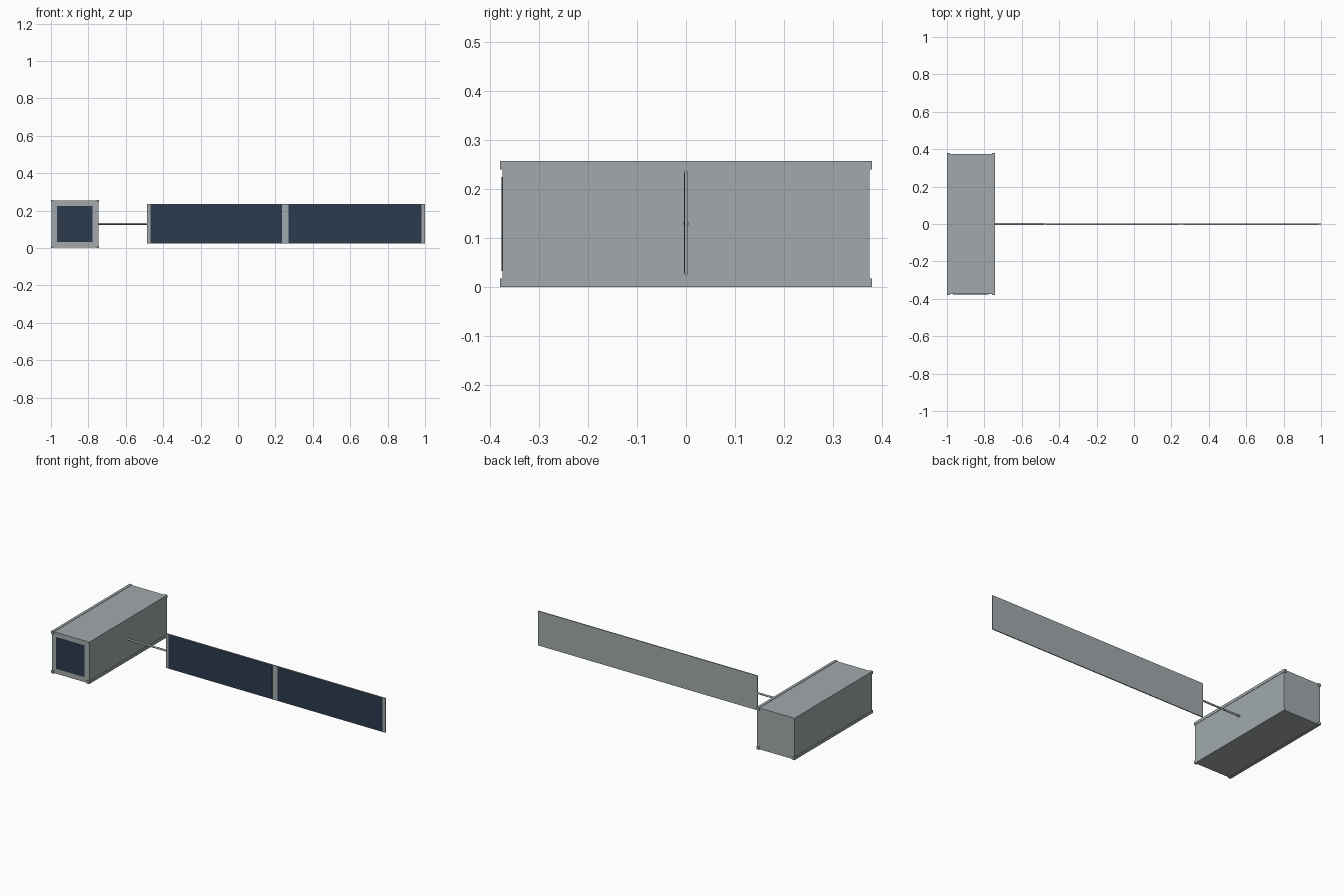
import bpy, math

cube = bpy.data.objects.get("Cube")
if cube:
    bpy.data.objects.remove(cube, do_unlink=True)


def material(name, rgb):
    m = bpy.data.materials.new(name)
    m.use_nodes = True
    m.diffuse_color = (*rgb, 1)
    m.node_tree.nodes["Principled BSDF"].inputs["Base Color"].default_value = (*rgb, 1)
    return m


grey = material("pale_grey", (0.36, 0.40, 0.41))
navy = material("dark_navy", (0.025, 0.042, 0.076))


def box(name, x, y, z, mat):
    """Box from (min, max) ranges along each axis."""
    bpy.ops.mesh.primitive_cube_add(size=1)
    ob = bpy.context.object
    ob.name = name
    ob.location = [(r[0] + r[1]) / 2 for r in (x, y, z)]
    ob.scale = [r[1] - r[0] for r in (x, y, z)]
    bpy.ops.object.transform_apply(location=False, rotation=False, scale=True)
    ob.data.materials.append(mat)
    return ob


LEFT, RIGHT, TOP = -1.0, -0.743, 0.257
RAIL, GAP = 0.017, 0.002
MID = TOP / 2

# Main body, slightly recessed between its corner rails
box("body", (LEFT + GAP, RIGHT - GAP), (-0.375, 0.375), (GAP, TOP - GAP), grey)
for side, x in (("right", LEFT), ("left", RIGHT - RAIL)):
    for level, z in (("lower", 0), ("upper", TOP - RAIL)):
        box(f"{level}_{side}_rail", (x, x + RAIL), (-0.38, 0.38), (z, z + RAIL), grey)

# Dark cell on the body's front end
box("body_cell", (-0.968, -0.777), (-0.377, -0.374), (0.033, 0.225), navy)

# Mast joining body and wing
bpy.ops.mesh.primitive_cylinder_add(
    vertices=16, radius=0.0055, depth=0.262,
    location=(-0.615, 0, MID + 0.001), rotation=(0, math.pi / 2, 0))
mast = bpy.context.object
mast.name = "mast"
mast.data.materials.append(grey)
bpy.ops.object.shade_smooth_by_angle()

# Wing panel with two long cells on the front
box("wing_panel", (-0.486, 1.0), (-0.003, 0.003), (0.025, 0.236), grey)
for name, x in (("inner_cell", (-0.468, 0.235)), ("outer_cell", (0.27, 0.982))):
    box(name, x, (-0.0045, -0.002), (0.028, 0.233), navy)
